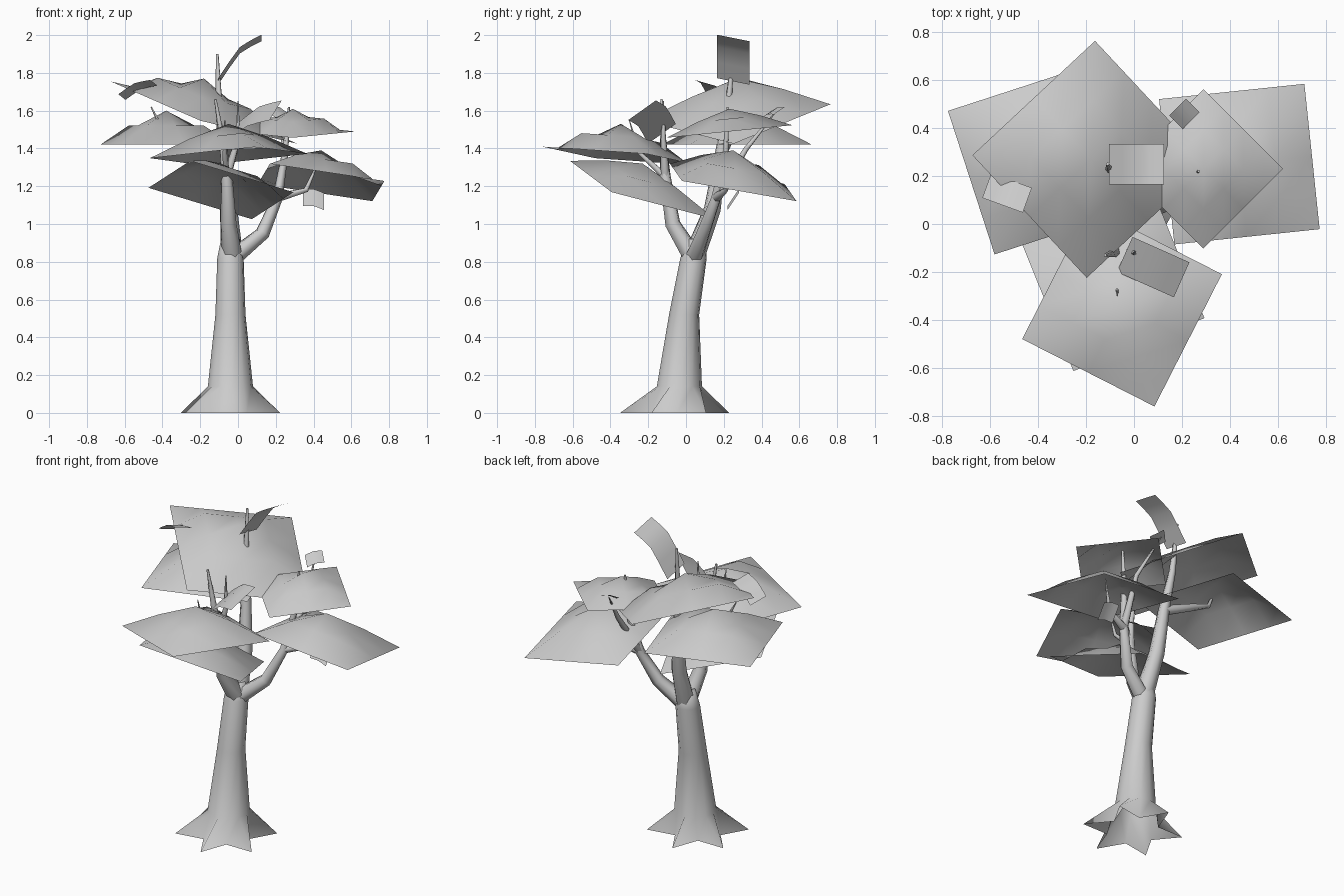
import bpy, bmesh, math
from mathutils import Vector

default_cube = bpy.data.objects.get("Cube")
if default_cube:
    bpy.data.objects.remove(default_cube)

grey = bpy.data.materials.new("plain_grey")
grey.use_nodes = True
colour = (0.6, 0.6, 0.6, 1)
grey.diffuse_color = colour
grey.node_tree.nodes["Principled BSDF"].inputs["Base Color"].default_value = colour


def add_object(name, data):
    data.materials.append(grey)
    part = bpy.data.objects.new(name, data)
    bpy.context.collection.objects.link(part)
    return part


def finish_mesh(name, bm):
    mesh = bpy.data.meshes.new(name)
    bm.to_mesh(mesh)
    bm.free()
    mesh.shade_smooth()
    add_object(name, mesh)


def sheet(name, centre, length, width, turn, slope, drop, arched):
    """Tilted sheet: arched along its length, or peaked in the middle with straight edges."""
    bm = bmesh.new()
    bmesh.ops.create_grid(bm, x_segments=4, y_segments=4, size=0.5)
    cos, sin = math.cos(math.radians(turn)), math.sin(math.radians(turn))
    for vert in bm.verts:
        along, across = vert.co.x * length, vert.co.y * width
        x, y = along * cos - across * sin, along * sin + across * cos
        outward = abs(vert.co.x) if arched else max(abs(vert.co.x), abs(vert.co.y))
        sag = drop * (outward * 2) ** 1.2
        vert.co = Vector(centre) + Vector((x, y, x * slope[0] + y * slope[1] - sag))
    finish_mesh(name, bm)


def canopy(name, centre, side, turn, slope, drop):
    sheet(name, centre, side, side, turn, slope, drop, arched=False)


def leaf(name, centre, length, width, turn, slope, drop):
    sheet(name, centre, length, width, turn, slope, drop, arched=True)


def limb(name, thickness, *path):
    """Six-sided limb through the path, thinning evenly to its tip."""
    curve = bpy.data.curves.new(name, "CURVE")
    curve.dimensions = "3D"
    curve.bevel_depth = thickness
    curve.bevel_resolution = 1
    curve.use_fill_caps = True
    spline = curve.splines.new("POLY")
    spline.points.add(len(path) - 1)
    for index, (point, place) in enumerate(zip(spline.points, path)):
        point.co = (*place, 1)
        point.radius = 1 - 0.88 * index / (len(path) - 1)
    add_object(name, curve)


# Trunk: a six-pointed star of roots drawn up into a leaning column
bm = bmesh.new()
sides = 12
rings = []
for lean, height, root_radius, valley_radius in (
        (-0.06, 0, 0.29, 0.15), (-0.035, 0.14, 0.12, 0.12), (-0.01, 0.52, 0.08, 0.08),
        (0.04, 0.82, 0.07, 0.07), (0.05, 0.92, 0.05, 0.05)):
    ring = []
    for index in range(sides):
        angle = math.tau * index / sides + math.radians(35)
        radius = valley_radius if index % 2 else root_radius
        ring.append(bm.verts.new((radius * math.cos(angle) - 0.04,
                                  radius * math.sin(angle) + lean, height)))
    rings.append(ring)
for lower, upper in zip(rings, rings[1:]):
    for index in range(sides):
        following = (index + 1) % sides
        bm.faces.new((lower[index], lower[following], upper[following], upper[index]))
bm.faces.new(rings[-1])
finish_mesh("trunk", bm)

# Main limbs, with twigs that start at their forks
trunk_top = (-0.03, 0.04, 0.82)
front_fork = (-0.06, -0.11, 1.25)
back_fork = (-0.07, 0.18, 1.35)
side_fork = (0.21, 0.16, 1.14)
limb("front_limb", 0.055, trunk_top, (-0.05, -0.07, 1), front_fork, (-0.08, -0.12, 1.42), (-0.12, -0.13, 1.66))
limb("front_twig", 0.025, front_fork, (0, -0.12, 1.45), (0, -0.12, 1.65))
limb("front_leaf_twig", 0.02, front_fork, (-0.07, -0.25, 1.38), (-0.07, -0.3, 1.55))
limb("back_limb", 0.06, trunk_top, (-0.05, 0.14, 1.08), back_fork, (-0.1, 0.22, 1.6), (-0.11, 0.25, 1.9))
limb("back_side_limb", 0.03, back_fork, (-0.25, 0.22, 1.42), (-0.4, 0.18, 1.5), (-0.46, 0.16, 1.62))
limb("side_limb", 0.05, trunk_top, (0.13, 0.09, 0.95), side_fork, (0.25, 0.21, 1.38), (0.27, 0.22, 1.62))
limb("side_low_twig", 0.026, side_fork, (0.36, 0.21, 1.18), (0.43, 0.26, 1.34))
limb("side_back_twig", 0.025, side_fork, (0.25, 0.32, 1.4), (0.2, 0.48, 1.6))

# Large canopy sheets
canopy("top_canopy", centre=(-0.18, 0.27, 1.77), side=0.7, turn=43, slope=(-0.33, 0.1), drop=0.18)
canopy("left_low_canopy", centre=(-0.38, 0.27, 1.6), side=0.63, turn=18, slope=(0, 0), drop=0.18)
canopy("side_top_canopy", centre=(0.29, 0.23, 1.61), side=0.47, turn=45, slope=(0, 0.1), drop=0.12)
canopy("side_low_canopy", centre=(0.44, 0.25, 1.39), side=0.61, turn=6, slope=(-0.13, -0.19), drop=0.17)
canopy("front_top_canopy", centre=(-0.05, -0.345, 1.53), side=0.62, turn=-27, slope=(0.06, -0.1), drop=0.17)
canopy("front_low_canopy", centre=(-0.09, -0.23, 1.32), side=0.59, turn=22, slope=(-0.17, -0.33), drop=0.14)

# Small loose leaves
leaf("crown_leaf", centre=(0.01, 0.25, 1.92), length=0.23, width=0.17, turn=0, slope=(1, -0.2), drop=0.05)
leaf("left_leaf", centre=(-0.53, 0.13, 1.73), length=0.18, width=0.11, turn=-20, slope=(0.3, -0.4), drop=0.02)
leaf("back_leaf", centre=(0.21, 0.46, 1.6), length=0.1, width=0.08, turn=45, slope=(-0.2, 0.5), drop=0.01)
leaf("front_leaf", centre=(0.08, -0.18, 1.57), length=0.26, width=0.16, turn=-24, slope=(0.7, 0.4), drop=0.03)
leaf("low_leaf", centre=(0.4, 0.25, 1.14), length=0.11, width=0.06, turn=0, slope=(-0.2, 1.5), drop=0.01)
